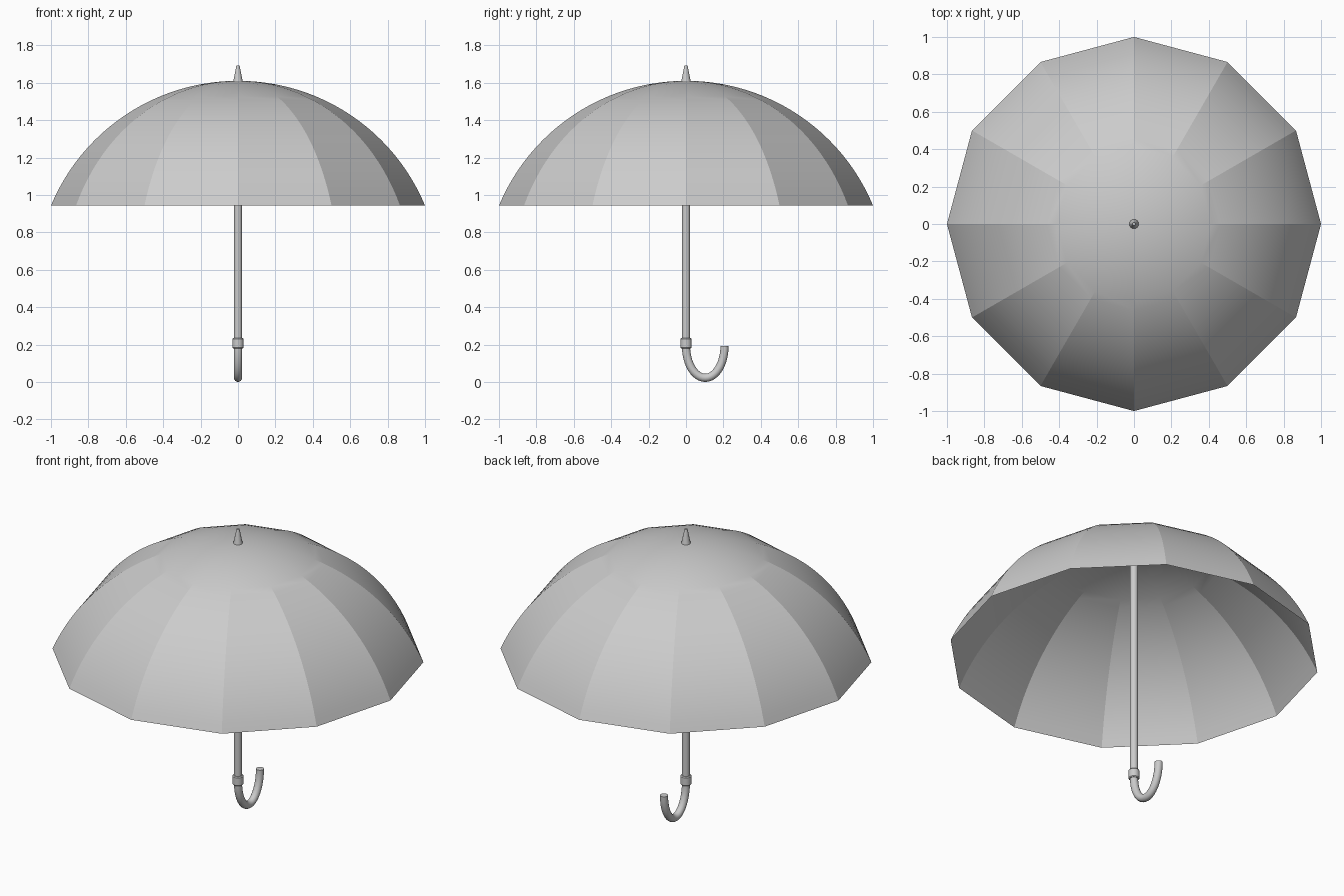
import bpy, bmesh
from math import sin, cos, pi, radians, asin, sqrt
from mathutils import Vector

if "Cube" in bpy.data.objects:
    bpy.data.objects.remove(bpy.data.objects["Cube"])


def finish(bm, name, angle=None):
    bmesh.ops.recalc_face_normals(bm, faces=bm.faces)
    mesh = bpy.data.meshes.new(name)
    bm.to_mesh(mesh)
    bm.free()
    ob = bpy.data.objects.new(name, mesh)
    bpy.context.collection.objects.link(ob)
    if angle:
        bpy.ops.object.select_all(action='DESELECT')
        ob.select_set(True)
        bpy.context.view_layer.objects.active = ob
        bpy.ops.object.shade_smooth_by_angle(angle=radians(angle))
    return ob


def lathe(name, profile, sides, angle=None, cap=True):
    """Rings of (radius, z); radius 0 becomes a pole."""
    bm = bmesh.new()
    rings = []
    for r, z in profile:
        if r == 0:
            rings.append([bm.verts.new((0, 0, z))] * sides)
        else:
            rings.append([bm.verts.new((r * cos(2 * pi * i / sides), r * sin(2 * pi * i / sides), z))
                          for i in range(sides)])
    for a, b in zip(rings, rings[1:]):
        for i in range(sides):
            j = (i + 1) % sides
            bm.faces.new(list(dict.fromkeys((a[i], a[j], b[j], b[i]))))
    if cap:
        for ring in (rings[0], rings[-1]):
            if ring[0] is not ring[1]:
                bm.faces.new(ring)
    return finish(bm, name, angle)


# Canopy: twelve-panel spherical cap, open underneath
TOP, RIM = 1.61, 0.943
h = TOP - RIM
R = (1 + h * h) / (2 * h)
end = asin(1 / R)
steps = 24
cap_profile = [(R * sin(end * k / steps), TOP - R + R * cos(end * k / steps)) for k in range(steps + 1)]
lathe("canopy", cap_profile, 12, 12, cap=False)

# Shaft, ferrule tip and collar
lathe("shaft", [(0.022, 0.19), (0.022, 1.605)], 16, 35)
lathe("ferrule_tip", [(0.027, 1.6), (0.008, 1.693)], 16, 35)
lathe("handle_collar", [(0.026, 0.18), (0.03, 0.185), (0.03, 0.23), (0.026, 0.235)], 16, 35)

# Hooked handle: tube swept along a half ellipse in the yz plane
bm = bmesh.new()
n, sides, rad = 24, 16, 0.022
prev = None
for k in range(n + 1):
    t = pi * k / n
    centre = Vector((0, 0.103 - 0.103 * cos(t), 0.193 - 0.171 * sin(t)))
    tangent = Vector((0, 0.103 * sin(t), -0.171 * cos(t))).normalized()
    side = Vector((1, 0, 0))
    up = tangent.cross(side)
    ring = [bm.verts.new(centre + rad * (cos(2 * pi * i / sides) * side + sin(2 * pi * i / sides) * up))
            for i in range(sides)]
    if prev:
        for i in range(sides):
            j = (i + 1) % sides
            bm.faces.new((prev[i], prev[j], ring[j], ring[i]))
    if k in (0, n):
        bm.faces.new(ring)
    prev = ring
finish(bm, "hook_handle", 35)
